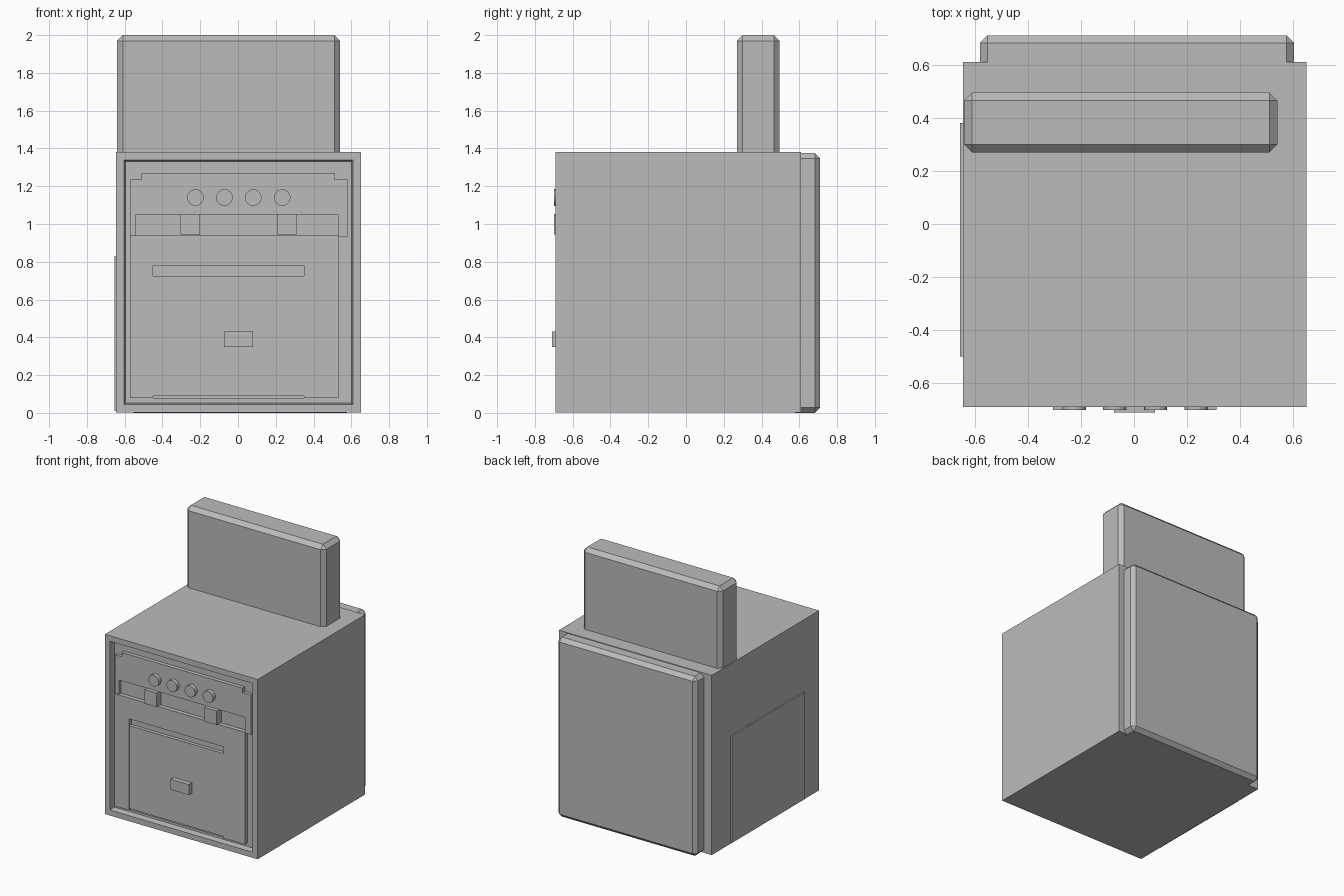
import bpy, bmesh
from math import pi
from mathutils import Matrix, Vector

cube = bpy.data.objects.get("Cube")
if cube:
    bpy.data.objects.remove(cube, do_unlink=True)

grey = bpy.data.materials.new("plain grey")
grey.use_nodes = True
colour = (0.5, 0.5, 0.5, 1)
grey.diffuse_color = colour
grey.node_tree.nodes["Principled BSDF"].inputs["Base Color"].default_value = colour


def finish(name, bm):
    bmesh.ops.recalc_face_normals(bm, faces=bm.faces)
    mesh = bpy.data.meshes.new(name)
    bm.to_mesh(mesh)
    bm.free()
    mesh.materials.append(grey)
    obj = bpy.data.objects.new(name, mesh)
    bpy.context.collection.objects.link(obj)
    return obj


def box_mesh(x, y, z):
    bm = bmesh.new()
    bmesh.ops.create_cube(bm, size=1)
    for v in bm.verts:
        v.co = Vector([r[0] if c < 0 else r[1] for c, r in zip(v.co, (x, y, z))])
    return bm


def box(name, x, y, z, chamfer=0, front_slope=0):
    """Box from ranges; front_slope lowers the front top edge."""
    bm = box_mesh(x, y, z)
    for v in bm.verts:
        if v.co.y == min(y) and v.co.z > z[0]:
            v.co.z -= front_slope
    if chamfer:
        bmesh.ops.bevel(bm, geom=bm.edges[:], offset=chamfer, segments=1,
                        affect='EDGES', profile=0.5)
    return finish(name, bm)


def arch(name, x, z, hole_x, hole_top, front, back):
    """Plate with a rectangular notch open at the bottom."""
    outline = [(x[0], z[0]), (hole_x[0], z[0]), (hole_x[0], hole_top),
               (hole_x[1], hole_top), (hole_x[1], z[0]), (x[1], z[0]),
               (x[1], z[1]), (x[0], z[1])]
    bm = bmesh.new()
    face = bm.faces.new([bm.verts.new((px, front, pz)) for px, pz in outline])
    new = bmesh.ops.extrude_face_region(bm, geom=[face], use_keep_orig=True)["geom"]
    for v in new:
        if isinstance(v, bmesh.types.BMVert):
            v.co.y = back
    # lean the top edge and the right edge back from the front face
    for v in bm.verts:
        if v.co.y == front:
            if v.co.z == z[1]:
                v.co.z -= 0.018
            if v.co.x == x[1]:
                v.co.x -= 0.015
    return finish(name, bm)


# Cabinet with a shallow recessed front
bm = box_mesh((-0.645, 0.65), (-0.69, 0.61), (0.003, 1.38))
bm.normal_update()
front = min(bm.faces, key=lambda f: f.calc_center_median().y)
bmesh.ops.inset_region(bm, faces=[front], thickness=0.06)
bmesh.ops.inset_region(bm, faces=[front], thickness=0.01, depth=-0.045)
finish("cabinet", bm)

# Chamfered upright backboard and rear panel
box("backboard", (-0.64, 0.54), (0.27, 0.495), (1.3, 2.0), 0.03)
box("rear_panel", (-0.58, 0.603), (0.55, 0.71), (0, 1.375), 0.028)
box("side_panel", (-0.655, -0.64), (-0.5, 0.38), (0.01, 0.83))

# Control panel with a slot, trim bar, clips and knobs
FLOOR = -0.64
arch("control_panel", (-0.572, 0.58), (0.93, 1.235), (-0.54, 0.53), 1.05, -0.67, FLOOR)
box("trim_bar", (-0.51, 0.51), (-0.675, FLOOR), (1.23, 1.27))
for side, cx in (("right", -0.253), ("left", 0.258)):
    box(side + "_clip", (cx - 0.052, cx + 0.052), (-0.7, FLOOR), (0.945, 1.052))
for i in range(4):
    bm = bmesh.new()
    place = Matrix.Translation((-0.225 + i * 0.153, -0.68, 1.14)) @ Matrix.Rotation(pi / 2, 4, 'X')
    bmesh.ops.create_cone(bm, cap_ends=True, segments=16, radius1=0.044,
                          radius2=0.044, depth=0.04, matrix=place)
    finish("knob_%d" % (i + 1), bm)

# Oven door with an inner panel below a grip slot
arch("door", (-0.572, 0.533), (0.08, 0.94), (-0.45, 0.35), 0.78, -0.678, FLOOR)
box("door_panel", (-0.45, 0.35), (-0.672, FLOOR), (0.09, 0.725), front_slope=0.055)
box("door_sill", (-0.45, 0.35), (-0.66, FLOOR), (0.075, 0.11))
box("door_latch", (-0.075, 0.08), (-0.71, -0.66), (0.35, 0.43))
